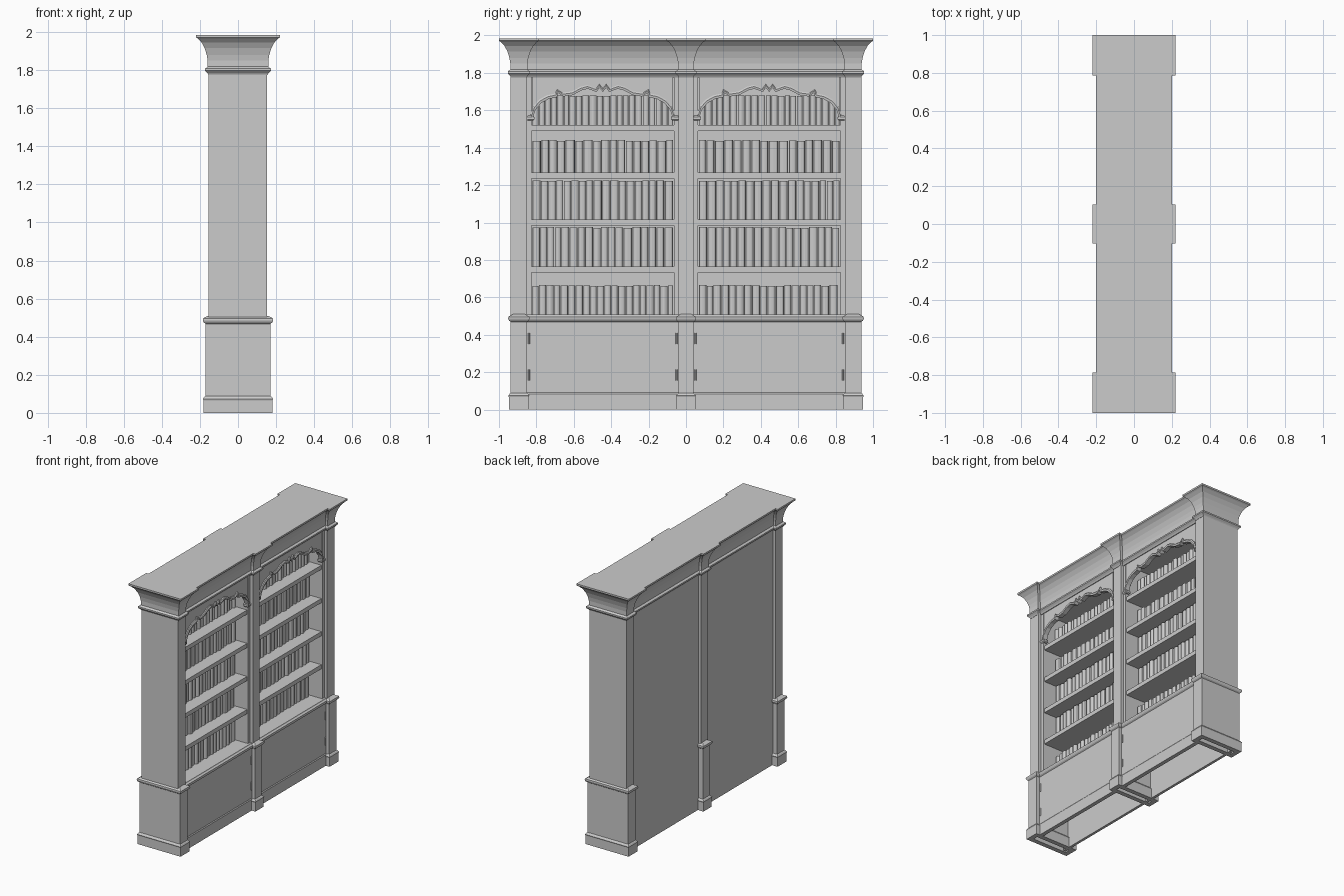
import bpy, bmesh, math, random

random.seed(4)
if "Cube" in bpy.data.objects:
    bpy.data.objects.remove(bpy.data.objects["Cube"])

grey = bpy.data.materials.new("plain grey")
grey.use_nodes = True
grey.diffuse_color = (0.6, 0.6, 0.6, 1)
grey.node_tree.nodes["Principled BSDF"].inputs["Base Color"].default_value = (0.6, 0.6, 0.6, 1)


def finish(name, bm):
    bmesh.ops.recalc_face_normals(bm, faces=bm.faces)
    mesh = bpy.data.meshes.new(name)
    bm.to_mesh(mesh)
    bm.free()
    mesh.materials.append(grey)
    ob = bpy.data.objects.new(name, mesh)
    bpy.context.collection.objects.link(ob)
    return ob


def skin(bm, loops):
    """Join equal rings of points with quads and cap both ends."""
    rings = [[bm.verts.new(p) for p in loop] for loop in loops]
    n = len(rings[0])
    for a, b in zip(rings, rings[1:]):
        for i in range(n):
            j = (i + 1) % n
            bm.faces.new((a[i], a[j], b[j], b[i]))
    bm.faces.new(rings[0])
    bm.faces.new(rings[-1])


def rect(x0, x1, y0, y1, z):
    return [(x0, y0, z), (x1, y0, z), (x1, y1, z), (x0, y1, z)]


def box(name, x, y, z):
    bm = bmesh.new()
    skin(bm, [rect(*x, *y, h) for h in z])
    return finish(name, bm)


def moulding(name, x, y, profile):
    """Rectangular stack whose outline grows by each (offset, height)."""
    bm = bmesh.new()
    skin(bm, [rect(x[0] - o, x[1] + o, y[0] - o, y[1] + o, z) for o, z in profile])
    return finish(name, bm)


# Profiles
cornice = [(0, 1.775), (0.006, 1.785), (0.018, 1.797), (0.018, 1.808), (0.004, 1.818),
           (0.004, 1.85), (0.009, 1.88), (0.02, 1.915), (0.036, 1.945), (0.055, 1.965),
           (0.065, 1.972), (0.065, 1.985)]
pedestal = [(-0.025, 0.07), (-0.025, 0), (0.01, 0), (0.01, 0.066), (0.013, 0.074),
            (0.006, 0.084), (0, 0.088), (0, 0.468), (0.009, 0.475), (0.014, 0.486),
            (0.013, 0.496), (0.003, 0.502), (-0.012, 0.51)]
# Lower edge of the valance: distance from the bay centre, height
scallop = [(0, 1.70), (0.018, 1.722), (0.034, 1.70), (0.08, 1.717), (0.115, 1.708),
           (0.16, 1.683), (0.21, 1.676), (0.238, 1.694), (0.246, 1.672), (0.29, 1.662),
           (0.33, 1.64), (0.36, 1.605), (0.375, 1.56)]
outline = [(-d, z) for d, z in scallop[:0:-1]] + scallop

# Main carcass
moulding("main_cornice", (-0.135, 0.135), (-0.9, 0.9), cornice)
box("back_panel", (-0.135, -0.115), (-0.9, 0.9), (0, 1.8))

# Pilasters with pedestals and capitals
for label, lo, hi in (("right", -0.937, -0.85), ("middle", -0.04, 0.04), ("left", 0.85, 0.937)):
    moulding(label + "_pedestal", (-0.171, 0.171), (lo, hi), pedestal)
    box(label + "_pilaster", (-0.155, 0.153), (lo, hi), (0.5, 1.79))
    moulding(label + "_capital", (-0.155, 0.155), (lo + 0.002, hi - 0.002), cornice)

SHELVES = [(0.508, 0.157), (0.765, 0.21), (1.016, 0.209), (1.267, 0.173), (1.52, 0.16)]


def books(name, y0, y1, z0, height, count):
    """Row of books with rounded spines."""
    bm = bmesh.new()
    step = (y1 - y0) / count
    y = y0
    while y < y1 - step * 0.5:
        w = min(step * random.uniform(0.85, 1.15), y1 - y)
        front = 0.03 + random.uniform(-0.006, 0.006)
        top = z0 + height - random.choice((0, 0, 0.002, 0.004))
        a, b = y + 0.0015, y + w - 0.0015
        plan = [(-0.115, a), (front - 0.012, a)]
        for k in range(1, 6):
            t = math.pi * k / 6
            plan.append((front - 0.012 + 0.012 * math.sin(t), (a + b) / 2 - (b - a) / 2 * math.cos(t)))
        plan += [(front - 0.012, b), (-0.115, b)]
        skin(bm, [[(px, py, z) for px, py in plan] for z in (z0, top)])
        y += w
    return finish(name, bm)


for side, s in (("right", -1), ("left", 1)):
    mid = 0.445 * s

    def span(a, b):
        return tuple(sorted((mid + a, mid + b)))

    # Lower cabinet front, plinth and ledge
    box(side + "_cabinet_front", (0.12, 0.145), span(-0.41, 0.41), (0, 0.475))
    moulding(side + "_plinth", (0.125, 0.15), span(-0.41, 0.41),
             [(0, 0), (0, 0.084), (-0.006, 0.092)])
    moulding(side + "_ledge", (-0.11, 0.145), span(-0.41, 0.41),
             [(0, 0.468), (0.009, 0.475), (0.014, 0.486), (0.013, 0.496), (0.003, 0.502), (0, 0.508)])

    # Hinges
    for e in (-0.394, 0.394):
        for z in (0.185, 0.38):
            bm = bmesh.new()
            skin(bm, [[(0.146 + 0.005 * math.cos(k * math.pi / 4),
                        mid + e + 0.005 * math.sin(k * math.pi / 4), h) for k in range(8)]
                      for h in (z - 0.03, z + 0.03)])
            finish(side + "_hinge", bm)

    # Bay sides, with small imposts where the arch springs
    for e in (-1, 1):
        box(side + "_bay_wall", (-0.12, 0.13), span(e * 0.38, e * 0.42), (0.5, 1.79))
        moulding(side + "_impost", (0.105, 0.132), span(e * 0.372, e * 0.4),
                 [(0, 1.545), (0.006, 1.552), (0.006, 1.565), (0, 1.572)])

    # Scalloped valance with a bead along its edge
    bm = bmesh.new()
    for (d0, z0), (d1, z1) in zip(outline, outline[1:]):
        skin(bm, [[(x, mid + d0, z0), (x, mid + d1, z1), (x, mid + d1, 1.79), (x, mid + d0, 1.79)]
                  for x in (0.105, 0.13)])
    finish(side + "_valance", bm)
    bm = bmesh.new()
    skin(bm, [[(0.12, mid + d, z - 0.002), (0.141, mid + d, z - 0.002),
               (0.143, mid + d * 1.015, z + 0.01), (0.138, mid + d * 1.03, z + 0.018),
               (0.12, mid + d * 1.03, z + 0.018)] for d, z in outline])
    finish(side + "_valance_bead", bm)

    # Shelves and books
    for n, (z, height) in enumerate(SHELVES):
        if n:
            box(side + "_shelf", (-0.12, 0.122), span(-0.385, 0.385), (z - 0.032, z))
        books(side + "_books", mid - 0.378, mid + 0.378, z, height, (19, 18, 18, 16, 22)[n])
